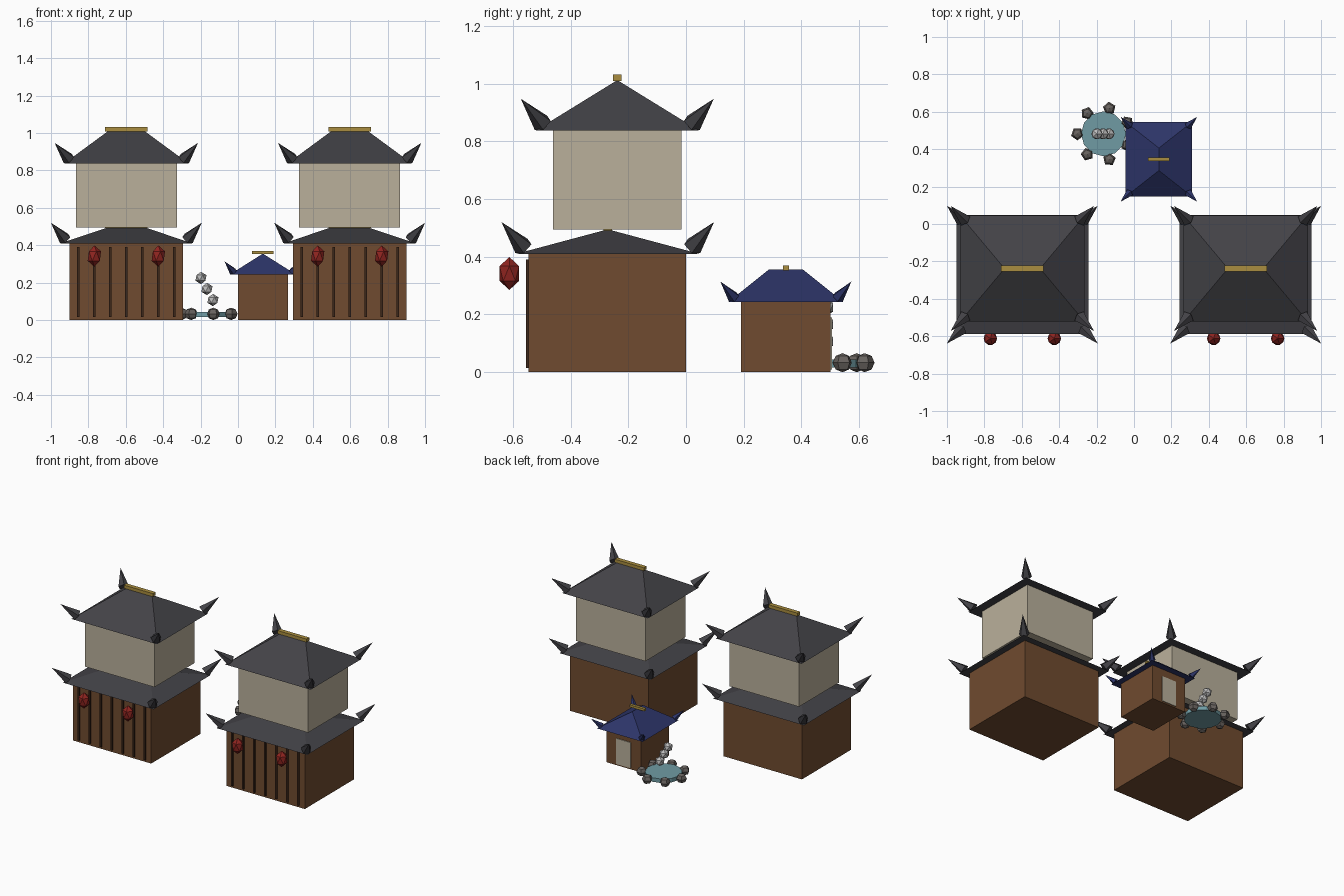
import bpy, bmesh
from math import cos, sin, pi
from mathutils import Vector, Matrix

cube = bpy.data.objects.get("Cube")
if cube:
    bpy.data.objects.remove(cube, do_unlink=True)


def material(name, rgb):
    m = bpy.data.materials.new(name)
    m.use_nodes = True
    color = (*rgb, 1)
    m.diffuse_color = color
    bsdf = next(n for n in m.node_tree.nodes if n.type == 'BSDF_PRINCIPLED')
    bsdf.inputs["Base Color"].default_value = color
    return m


SLATE = material("slate grey", (.056, .055, .063))
NAVY = material("navy blue", (.026, .035, .14))
WOOD = material("brown wood", (.16, .07, .029))
DARK = material("dark wood", (.045, .02, .01))
PLASTER = material("cream plaster", (.49, .435, .33))
GOLD = material("gold", (.40, .27, .05))
RED = material("lantern red", (.28, .018, .014))
WATER = material("pond teal", (.16, .33, .37))
ROCK = material("rock grey", (.14, .125, .115))
STEAM = material("steam grey", (.50, .50, .50))


def finish(name, bm, mat):
    bmesh.ops.recalc_face_normals(bm, faces=bm.faces)
    me = bpy.data.meshes.new(name)
    bm.to_mesh(me)
    bm.free()
    me.materials.append(mat)
    ob = bpy.data.objects.new(name, me)
    bpy.context.collection.objects.link(ob)
    return ob


def box(name, center, half, mat):
    bm = bmesh.new()
    bmesh.ops.create_cube(bm, size=2, matrix=Matrix.Translation(center) @ Matrix.Diagonal((*half, 1)))
    return finish(name, bm, mat)


def ball(name, center, radii, mat):
    bm = bmesh.new()
    bmesh.ops.create_icosphere(bm, subdivisions=1, radius=1,
                               matrix=Matrix.Translation(center) @ Matrix.Diagonal((*radii, 1)))
    return finish(name, bm, mat)


def horn(name, base, tip, radius, mat):
    # five-sided spike from base to tip
    base, tip = Vector(base), Vector(tip)
    axis = tip - base
    bm = bmesh.new()
    turn = axis.to_track_quat('Z', 'Y').to_matrix().to_4x4()
    bmesh.ops.create_cone(bm, cap_ends=True, segments=5, radius1=radius, radius2=0, depth=axis.length,
                          matrix=Matrix.Translation((base + tip) / 2) @ turn)
    finish(name, bm, mat)


def roof(name, center, half, height, ridge, mat, inset, reach, lift, radius):
    # hipped roof: ridge holds the half lengths of the crest along x and y
    c = Vector(center)
    bm = bmesh.new()
    low = [bm.verts.new(c + Vector((sx * half[0], sy * half[1], 0)))
           for sx, sy in ((-1, -1), (1, -1), (1, 1), (-1, 1))]
    a, b = [bm.verts.new(c + Vector((s * ridge[0], s * ridge[1], height))) for s in (-1, 1)]
    bm.faces.new(low)
    if ridge[0] > 0:
        tops = [(b, a), (b,), (a, b), (a,)]
    else:
        tops = [(a,), (b, a), (b,), (a, b)]
    for i, top in enumerate(tops):
        bm.faces.new((low[i], low[(i + 1) % 4], *top))
    finish(name, bm, mat)
    # upturned corners
    for sx in (-1, 1):
        for sy in (-1, 1):
            start = c + Vector((sx * (half[0] - inset), sy * (half[1] - inset), radius * .7))
            end = c + Vector((sx * (half[0] + reach), sy * (half[1] + reach), lift))
            horn(name + "_corner_horn", start, end, radius, mat)


# Two large two-storey houses
for side, label in ((-1, "right"), (1, "left")):
    x = side * .597
    box(label + "_house_lower_walls", (x, -.2725, .205), (.304, .2725, .205), WOOD)
    box(label + "_house_upper_walls", (x, -.238, .667), (.27, .222, .172), PLASTER)
    roof(label + "_house_lower_roof", (x, -.271, .41), (.353, .318), .085, (.1, 0), SLATE,
         .025, .05, .11, .035)
    roof(label + "_house_upper_roof", (x, -.238, .837), (.333, .284), .175, (.095, 0), SLATE,
         .025, .05, .11, .035)
    box(label + "_house_lower_ridge_cap", (x, -.271, .495), (.113, .015, .004), GOLD)
    box(label + "_house_upper_ridge_cap", (x, -.238, 1.02), (.113, .015, .011), GOLD)
    for i in range(-3, 4):
        box(label + "_house_slat", (x + i * .0856, -.548, .203), (.0065, .006, .188), DARK)
    for s in (-1, 1):
        ball(label + "_house_lantern", (x + s * .171, -.612, .342), (.04, .04, .057), RED)

# Small bath house
X, Y = .133, .346
box("bath_house_walls", (X, Y, .1225), (.133, .155, .1225), WOOD)
roof("bath_house_roof", (X, Y, .243), (.178, .2), .112, (0, .06), NAVY, .02, .027, .071, .022)
box("bath_house_ridge_cap", (X, Y, .361), (.058, .01, .008), GOLD)
box("bath_house_door", (X, .502, .1), (.055, .004, .09), PLASTER)

# Round pond with a ring of rocks and rising steam
PX, PY = -.163, .482
bm = bmesh.new()
bmesh.ops.create_cone(bm, cap_ends=True, segments=12, radius1=.12, radius2=.12, depth=.028,
                      matrix=Matrix.Translation((PX, PY, .03)))
finish("pond_water", bm, WATER)
for i in range(7):
    a = pi + i * 2 * pi / 7
    bm = bmesh.new()
    bmesh.ops.create_uvsphere(
        bm, u_segments=5, v_segments=4, radius=1,
        matrix=Matrix.Translation((PX + .14 * cos(a), PY + .14 * sin(a), .033))
        @ Matrix.Rotation(a, 4, 'Z') @ Matrix.Diagonal((.035, .035, .033, 1)))
    finish("pond_rock", bm, ROCK)
for i in (-1, 0, 1):
    ball("steam_puff", (PX - .003 - i * .032, PY, .166 + i * .059), (.033, .033, .033), STEAM)
